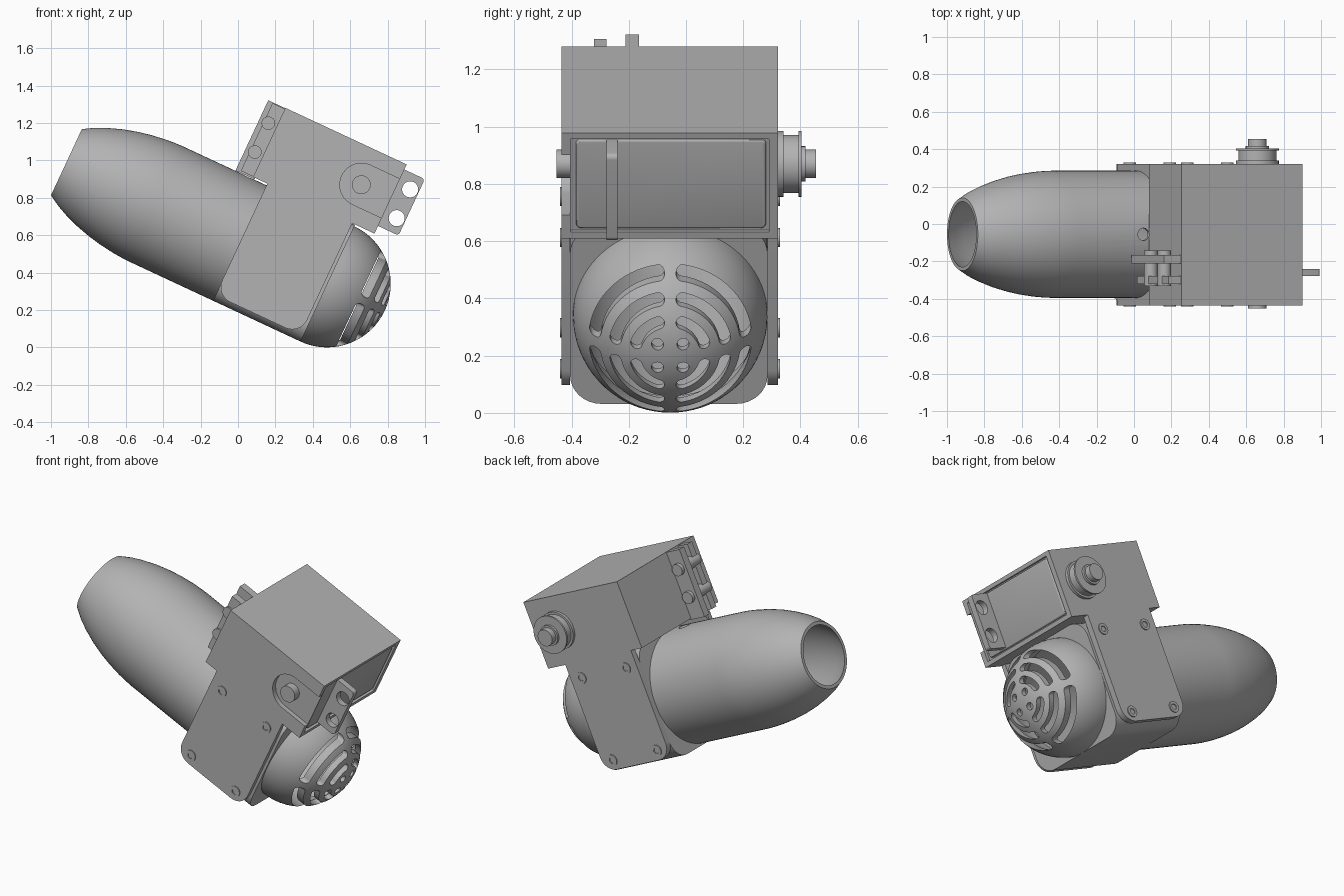
import bpy, bmesh, math
from math import sin, cos, pi
from mathutils import Matrix

cube = bpy.data.objects.get("Cube")
if cube:
    bpy.data.objects.remove(cube)

grey = bpy.data.materials.new("mid grey")
grey.use_nodes = True
grey.diffuse_color = (0.45, 0.45, 0.45, 1)
grey.node_tree.nodes["Principled BSDF"].inputs["Base Color"].default_value = (0.45, 0.45, 0.45, 1)

# Parts are laid out level (u along the barrel, y across, w up), then tilted
TILT = Matrix.Rotation(math.radians(25), 4, 'Y')
CY, CW, R, WALL = -0.055, 0.51, 0.34, 0.03
parts = []


def finish(name, bm):
    bmesh.ops.recalc_face_normals(bm, faces=bm.faces[:])
    mesh = bpy.data.meshes.new(name)
    bm.to_mesh(mesh)
    bm.free()
    ob = bpy.data.objects.new(name, mesh)
    bpy.context.scene.collection.objects.link(ob)
    mesh.materials.append(grey)
    parts.append(ob)
    return ob


def add_prism(bm, pts, axis, a, b):
    place = {'u': lambda p, t: (t, p[0], p[1]),
             'y': lambda p, t: (p[0], t, p[1]),
             'w': lambda p, t: (p[0], p[1], t)}[axis]
    lo = [bm.verts.new(place(p, a)) for p in pts]
    hi = [bm.verts.new(place(p, b)) for p in pts]
    bm.faces.new(lo)
    bm.faces.new(hi[::-1])
    for i in range(len(pts)):
        j = (i + 1) % len(pts)
        bm.faces.new((lo[i], lo[j], hi[j], hi[i]))


def prism(name, pts, axis, a, b):
    bm = bmesh.new()
    add_prism(bm, pts, axis, a, b)
    return finish(name, bm)


def arc(cx, cy, r, a0, a1, n=8):
    return [(cx + r * cos(a0 + (a1 - a0) * i / n),
             cy + r * sin(a0 + (a1 - a0) * i / n)) for i in range(n + 1)]


def circle(cx, cy, r, n=32):
    return arc(cx, cy, r, 0, 2 * pi, n)[:-1]


def rect(x0, x1, y0, y1):
    return [(x0, y0), (x1, y0), (x1, y1), (x0, y1)]


def rounded(x0, x1, y0, y1, r):
    return (arc(x1 - r, y1 - r, r, 0, pi / 2) + arc(x0 + r, y1 - r, r, pi / 2, pi)
            + arc(x0 + r, y0 + r, r, pi, 1.5 * pi) + arc(x1 - r, y0 + r, r, 1.5 * pi, 2 * pi))


def lathe(name, profile, closed):
    bm = bmesh.new()
    vs = [bm.verts.new((u, CY, CW + r)) for u, r in profile]
    es = [bm.edges.new(e) for e in zip(vs, vs[1:])]
    if closed:
        es.append(bm.edges.new((vs[-1], vs[0])))
    bmesh.ops.spin(bm, geom=vs + es, cent=(0, CY, CW), axis=(1, 0, 0),
                   angle=2 * pi, steps=72)
    bmesh.ops.remove_doubles(bm, verts=bm.verts[:], dist=0.0002)
    return finish(name, bm)


def apply_modifiers(ob):
    deps = bpy.context.evaluated_depsgraph_get()
    mesh = bpy.data.meshes.new_from_object(ob.evaluated_get(deps))
    ob.modifiers.clear()
    ob.data = mesh


def cut(ob, cutter):
    mod = ob.modifiers.new("cut", 'BOOLEAN')
    mod.operation, mod.solver, mod.object = 'DIFFERENCE', 'EXACT', cutter
    apply_modifiers(ob)
    parts.remove(cutter)
    bpy.data.objects.remove(cutter)


def bevel(ob, width):
    mod = ob.modifiers.new("bevel", 'BEVEL')
    mod.width, mod.segments = width, 3
    mod.limit_method, mod.angle_limit = 'ANGLE', math.radians(60)
    apply_modifiers(ob)


# Hollow barrel with tapered nozzle
outer = [(0.27, R), (-0.72, R), (-0.77, 0.338), (-0.82, 0.334), (-0.9, 0.323),
         (-0.97, 0.309), (-1.05, 0.287), (-1.13, 0.258), (-1.19, 0.231), (-1.25, 0.195)]
inner = [(u, r - WALL + 0.01) for u, r in reversed(outer)]
barrel = lathe("barrel", outer + inner, True)
cut(barrel, prism("hole_cutter", circle(-0.34, CY, 0.033), 'w', 0.7, 1.0))

# Squared collar around the barrel
collar = prism("collar", rounded(-0.405, 0.285, 0.17, 0.858, 0.11), 'u', -0.226, 0.29)
cut(collar, prism("bore_cutter", circle(CY, CW, 0.33, 72), 'u', -0.5, 0.5))

# Vented dome on the tail
DU = 0.288
dome_out = [(DU + R * sin(a), R * cos(a)) for a in [pi / 2 * i / 20 for i in range(20, -1, -1)]]
dome_in = [(DU + (R - WALL) * sin(a), (R - WALL) * cos(a)) for a in [pi / 2 * i / 20 for i in range(21)]]
for prof in (dome_out, dome_in):
    prof[0 if prof is dome_out else -1] = (DU + (R if prof is dome_out else R - WALL), 0)
dome = lathe("vent_dome", dome_out + dome_in, False)
bm = bmesh.new()
for q in range(4):
    base = q * pi / 2
    mid = base + pi / 4
    add_prism(bm, circle(CY + 0.063 * cos(mid), CW + 0.063 * sin(mid), 0.021, 20), 'u', DU + 0.05, 0.8)
    for m in (0.125, 0.195, 0.265):
        h = 0.02
        gap = math.asin(0.04 / m)
        a0, a1 = base + gap, base + pi / 2 - gap
        pts = arc(CY, CW, m + h, a0, a1, 14)
        pts += arc(CY + m * cos(a1), CW + m * sin(a1), h, a1, a1 + pi)[1:-1]
        pts += arc(CY, CW, m - h, a1, a0, 14)
        pts += arc(CY + m * cos(a0), CW + m * sin(a0), h, a0 + pi, a0 + 2 * pi)[1:-1]
        add_prism(bm, pts, 'u', DU + 0.05, 0.8)
cut(dome, finish("slot_cutter", bm))

# Drive housing with a recessed end and a shaft notch
SU, SW = 0.23, 1.067
housing = prism("drive_housing", rect(-0.312, 0.404, 0.86, 1.268), 'y', -0.435, 0.322)
cut(housing, prism("end_cutter", rect(-0.403, 0.29, 0.885, 1.245), 'u', 0.384, 0.5))
notch = arc(SU, SW, 0.115, pi / 2, 1.5 * pi, 20) + [(0.5, SW - 0.115), (0.5, SW + 0.115)]
cut(housing, prism("notch_cutter", notch, 'y', -0.5, -0.405))
end_panel = prism("end_panel", rounded(-0.385, 0.28, 0.895, 1.237, 0.02), 'u', 0.37, 0.398)
bevel(end_panel, 0.008)

# Side plates and their screws
for side, y0, y1, out in (("right", -0.435, -0.405, -1), ("left", 0.285, 0.322, 1)):
    plate = arc(-0.14, 0.29, 0.088, pi, 1.5 * pi) + arc(0.185, 0.29, 0.088, 1.5 * pi, 2 * pi)
    prism(side + "_side_plate", plate + [(0.273, 0.86), (-0.228, 0.86)], 'y', y0, y1)
    face = y0 if out < 0 else y1
    for u in (-0.146, 0.193):
        for w in (0.26, 0.766):
            head = prism(side + "_screw", circle(u, w, 0.034, 24), 'y', face - out * 0.01, face + out * 0.006)
            cut(head, prism("socket_cutter", circle(u, w, 0.019, 6), 'y', face, face + out * 0.05))

# Drive shaft on the right, pulley on the left
prism("shaft_end", circle(SU, SW, 0.05), 'y', -0.452, -0.39)
for name, r, y0, y1 in (("pulley_inner_flange", 0.115, 0.322, 0.34), ("pulley_drum", 0.102, 0.33, 0.395),
                        ("pulley_outer_flange", 0.115, 0.393, 0.404), ("pulley_hub", 0.062, 0.4, 0.418),
                        ("pulley_shaft", 0.05, 0.41, 0.455)):
    prism(name, circle(SU, SW, r, 40), 'y', y0, y1)

# Mounting tab on the tail end
tab = prism("tail_tab", rounded(0.375, 0.525, 0.905, 1.238, 0.018), 'y', -0.278, -0.24)
for w in (1.155, 0.985):
    cut(tab, prism("tab_hole_cutter", circle(0.477, w, 0.043), 'y', -0.4, -0.1))

# Hinge plates and pins on the nose end
prism("hinge_plate_inner", rect(-0.412, -0.3, 0.852, 1.266), 'y', -0.212, -0.165)
prism("hinge_plate_outer", rect(-0.385, -0.3, 0.862, 1.262), 'y', -0.322, -0.277)
for w in (1.155, 0.985):
    prism("hinge_pin", circle(-0.36, w, 0.036), 'y', -0.332, -0.142)

# Tilt everything and shade
bpy.ops.object.select_all(action='DESELECT')
for ob in parts:
    ob.data.transform(TILT)
    ob.select_set(True)
bpy.context.view_layer.objects.active = parts[0]
bpy.ops.object.shade_smooth_by_angle(angle=math.radians(30))
